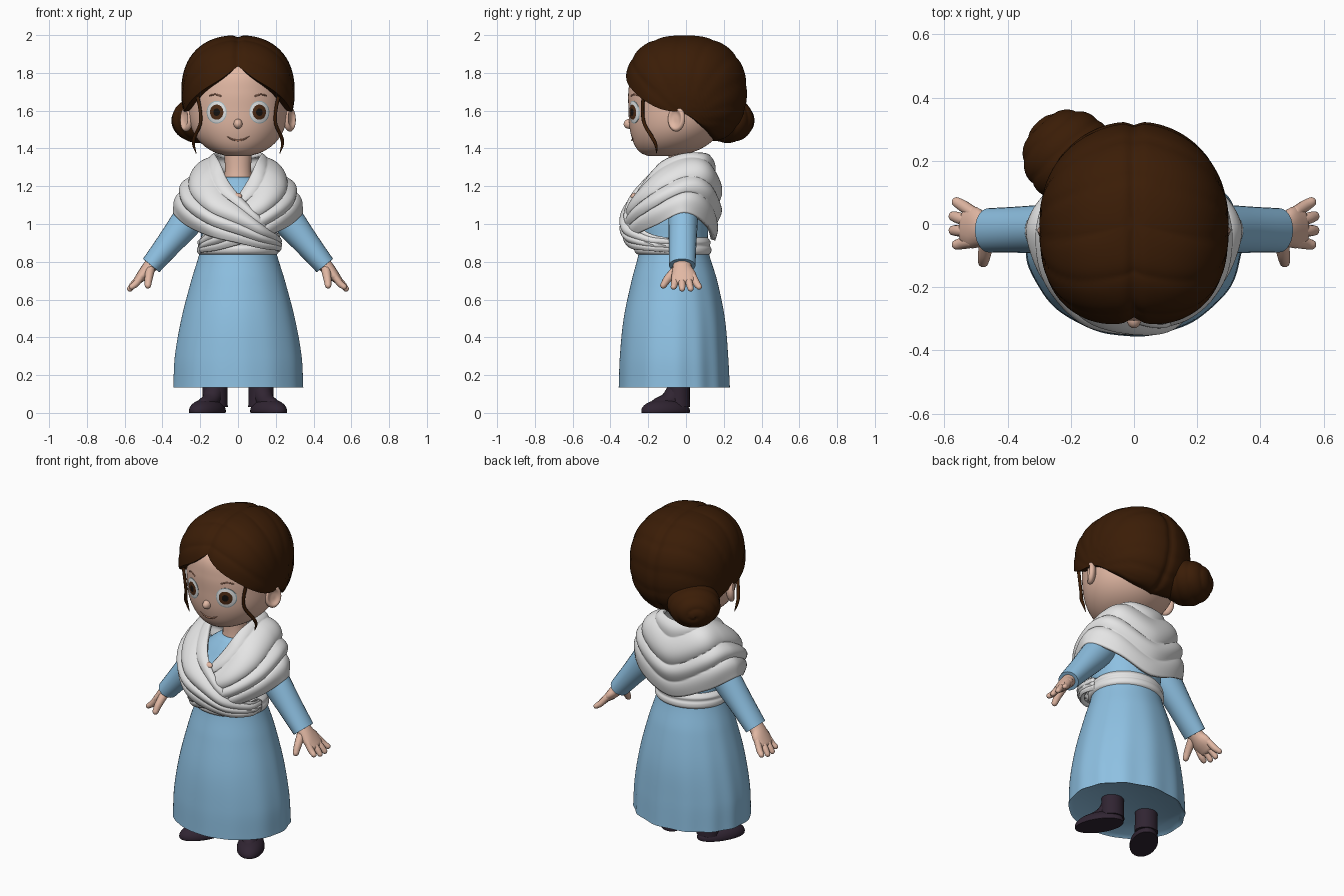
import bpy, bmesh, math
from math import sin, cos, pi, radians, exp, sqrt
from mathutils import Vector

cube = bpy.data.objects.get("Cube")
if cube:
    bpy.data.objects.remove(cube, do_unlink=True)


def material(name, r, g, b):
    m = bpy.data.materials.new(name)
    m.use_nodes = True
    m.diffuse_color = (r, g, b, 1)
    node = next(n for n in m.node_tree.nodes if n.type == 'BSDF_PRINCIPLED')
    node.inputs["Base Color"].default_value = (r, g, b, 1)
    return m


HAIR = material("hair brown", .043, .012, .002)
SKIN = material("skin", .76, .48, .37)
BLUE = material("dress blue", .27, .53, .76)
WHITE = material("shawl white", .78, .78, .78)
BOOT = material("boot plum", .03, .018, .032)
EYE = material("eye white", .85, .87, .88)
RIM = material("eye rim grey", .42, .52, .55)
IRIS = material("iris brown", .08, .026, .008)
PUPIL = material("pupil black", .008, .006, .005)
LINE = material("brow and lip brown", .4, .19, .12)


def spline(keys, u):
    """Smooth interpolation of keys, whose first entry is the parameter."""
    n = len(keys)
    i = max(0, min(n - 2, sum(k[0] <= u for k in keys) - 1))

    def slope(j, c):
        a, b = keys[max(j - 1, 0)], keys[min(j + 1, n - 1)]
        return (b[c] - a[c]) / (b[0] - a[0])
    h = keys[i + 1][0] - keys[i][0]
    t = (u - keys[i][0]) / h
    return [keys[i][c] * (1 - t) ** 2 * (1 + 2 * t) + keys[i + 1][c] * t * t * (3 - 2 * t)
            + h * t * (1 - t) * ((1 - t) * slope(i, c) - t * slope(i + 1, c))
            for c in range(1, len(keys[0]))]


def grid(name, rows, mats, closed=True, rule=None, thickness=0):
    """Skin a list of point rows; closed rows are capped at both ends."""
    bm = bmesh.new()
    vs = [[bm.verts.new(p) for p in row] for row in rows]
    n = len(rows[0])
    for i in range(len(rows) - 1):
        for j in range(n if closed else n - 1):
            k = (j + 1) % n
            f = bm.faces.new((vs[i][j], vs[i][k], vs[i + 1][k], vs[i + 1][j]))
            f.material_index = rule(i) if rule else 0
    if closed:
        bm.faces.new(vs[0])
        bm.faces.new(vs[-1])
    bmesh.ops.recalc_face_normals(bm, faces=bm.faces[:])
    me = bpy.data.meshes.new(name)
    bm.to_mesh(me)
    bm.free()
    for m in mats:
        me.materials.append(m)
    ob = bpy.data.objects.new(name, me)
    bpy.context.collection.objects.link(ob)
    if thickness:
        mod = ob.modifiers.new("thickness", 'SOLIDIFY')
        mod.thickness, mod.offset = thickness, 0
    bpy.ops.object.select_all(action='DESELECT')
    ob.select_set(True)
    bpy.context.view_layer.objects.active = ob
    bpy.ops.object.shade_smooth_by_angle(angle=radians(50))


def loft(table, n, fold=lambda a, z: 1, segs=72):
    """Rows of ellipses from (z, half width, front y, back y)."""
    rows = []
    for k in range(n + 1):
        z = table[0][0] + (table[-1][0] - table[0][0]) * k / n
        rx, yf, yb = spline(table, z)
        row = []
        for j in range(segs):
            a = 2 * pi * j / segs
            s = fold(a, z)
            row.append(Vector((rx * s * sin(a), (yf + yb) / 2 - (yb - yf) / 2 * s * cos(a), z)))
        rows.append(row)
    return rows


def tube(name, pts, mat, side=1, round_ends=True, segs=16, steps=6):
    """Tapered tube through (x, y, z, y radius, other radius)."""
    keys = [(i, side * p[0]) + tuple(p[1:]) for i, p in enumerate(pts)]
    total = steps * (len(pts) - 1)
    path = [spline(keys, i / steps) for i in range(total + 1)]
    mid = [Vector(p[:3]) for p in path]
    rings = []
    for i, p in enumerate(path):
        d = (mid[min(i + 1, total)] - mid[max(i - 1, 0)]).normalized()
        rings.append((mid[i], d, p[3], p[4]))
    if round_ends:
        for at, sgn in ((0, -1), (-1, 1)):
            c, d, ru, rv = rings[at]
            caps = [(c + d * sgn * min(ru, rv) * sin(q), d, ru * cos(q), rv * cos(q)) for q in (.5, 1, 1.4)]
            rings = caps[::-1] + rings if sgn < 0 else rings + caps
    rows = []
    for c, d, ru, rv in rings:
        u = (Vector((0, 1, 0)) - d * d.y).normalized()
        v = d.cross(u)
        rows.append([c + u * ru * cos(2 * pi * j / segs) + v * rv * sin(2 * pi * j / segs) for j in range(segs)])
    grid(name, rows, [mat])


def ball(name, centre, radii, axis, mat, shape=lambda th, ph: (1, 1), floor=-9, rings=32, segs=48):
    """Ellipsoid whose pole points along axis, with optional reshaping."""
    q = Vector(axis).to_track_quat('Z', 'Y')
    rows = []
    for i in range(rings + 1):
        th = .01 + (pi - .02) * i / rings
        row = []
        for j in range(segs):
            ph = 2 * pi * j / segs
            a, b = shape(th, ph)
            p = Vector((radii[0] * sin(th) * cos(ph) * a, radii[1] * sin(th) * sin(ph) * a, radii[2] * cos(th) * b))
            p = Vector(centre) + q @ p
            p.z = max(p.z, floor)
            row.append(p)
        rows.append(row)
    grid(name, rows, [mat])


# Head and neck
HEAD = [(1.36, .06, -.2, -.06), (1.375, .115, -.238, .02), (1.41, .175, -.268, .1), (1.46, .222, -.288, .16),
        (1.52, .25, -.3, .2), (1.6, .262, -.304, .22), (1.7, .262, -.305, .24), (1.8, .24, -.285, .24),
        (1.9, .17, -.2, .17)]
grid("head", loft(HEAD, 48), [SKIN])
tube("neck", [(0, -.03, 1.18, .075, .085), (0, -.03, 1.28, .062, .07), (0, -.03, 1.42, .065, .075)], SKIN)


def face_y(x, z):
    rx, yf, yb = spline(HEAD, z)
    return (yf + yb) / 2 - (yb - yf) / 2 * sqrt(max(0, 1 - (x / rx) ** 2))


ball("nose", (0, -.3, 1.53), (.023, .026, .03), (0, -1, -.1), SKIN)
tube("mouth", [(x, face_y(x, 1.45) - .001, 1.443 + 6 * x * x, .004, .005 - abs(x) * .03)
               for x in (-.063, -.03, 0, .03, .06)], LINE, segs=8)

# Hair cap, squarer in front, with centre parting and combed strands
HAIRLINE = [(0, 1.84), (15, 1.775), (35, 1.71), (50, 1.655), (65, 1.61), (90, 1.58), (110, 1.515), (135, 1.465),
            (180, 1.44)]
rows = []
for i in range(46):
    row = []
    for j in range(120):
        a = 2 * pi * j / 120
        e = .87 - .08 * max(0, cos(a))
        drop = (spline(HAIRLINE, math.degrees(min(a, 2 * pi - a)))[0] - 1.7) / .3
        end = math.acos(math.copysign(abs(drop) ** (1 / e), drop))
        th = .01 + (end - .01) * min(i, 43) / 43
        r, c = sin(th) ** e, cos(th)
        power = 2.55 if cos(a) > 0 else 2.1
        r /= (abs(sin(a)) ** power + abs(cos(a)) ** power) ** (1 / power)
        x, y, z = .3 * r * sin(a), -.325 * r * cos(a), .3 * math.copysign(abs(c) ** e, c)
        comb = abs(sin(9 * math.atan2(y, z + .15) + 5 * abs(x)))
        s = 1 - .016 * (1 - comb) ** 2 * min(1, r * 2) - .035 * exp(-(x / .02) ** 2)
        s *= (1, .92, .76)[max(0, i - 43)]
        row.append(Vector((x * s, y * s, 1.7 + z * (s if i <= 43 else 1))))
    rows.append(row)
grid("hair", rows, [HAIR])


def coil(th, ph):
    s = 1 + .045 * (abs(sin(6 * th + ph / 2)) ** .6 - .8)
    return s, s


ball("hair_bun", (-.205, .215, 1.552), (.148, .122, .146), (-.6, .8, -.1), HAIR, coil, rings=56)

# Dress: skirt and bodice in one, with a recessed underside
DRESS = [(.135, .343, -.356, .23), (.3, .335, -.35, .222), (.5, .3, -.33, .205), (.7, .248, -.288, .165),
         (.85, .203, -.25, .12), (.92, .195, -.25, .115), (1, .2, -.255, .12), (1.08, .2, -.24, .125),
         (1.15, .19, -.19, .12), (1.2, .15, -.155, .09), (1.25, .085, -.11, .04)]


def pleat(a, z):
    return 1 + .014 * max(0, (.85 - z) / .7) * sin(13 * a + .8 * sin(3 * a)) * (.6 - .4 * cos(a))


rows = loft(DRESS, 60, pleat, 120)
rows.insert(0, [Vector((p.x * .93, (p.y + .06) * .93 - .06, p.z + .015)) for p in rows[0]])
grid("dress", rows, [BLUE])

# Waist sash
SASH = [(.83, .19, -.235, .105), (.845, .213, -.265, .13), (.87, .217, -.274, .134), (.885, .211, -.268, .127),
        (.905, .215, -.272, .13), (.935, .19, -.24, .11)]
grid("waist_sash", loft(SASH, 20), [WHITE])

# Shawl keys: angle from the front, then its top edge, middle and lower edge
SHAWL = [(-80, -.195, -.09, .915, -.195, -.09, .885, -.19, -.09, .85),
         (-50, -.185, -.195, .94, -.195, -.19, .9, -.195, -.18, .86),
         (-25, -.1, -.29, 1.03, -.115, -.3, .95, -.125, -.262, .87),
         (0, 0, -.26, 1.14, 0, -.318, 1.02, 0, -.295, .9),
         (30, .06, -.2, 1.23, .15, -.285, 1.09, .14, -.275, .94),
         (60, .095, -.12, 1.32, .25, -.165, 1.17, .27, -.15, 1),
         (90, .115, -.02, 1.36, .26, -.005, 1.24, .335, -.01, 1.06),
         (135, .09, .08, 1.365, .2, .12, 1.23, .21, .11, .99),
         (180, 0, .115, 1.36, 0, .172, 1.16, 0, .14, .915)]
SHAWL.append((225,) + tuple(-v if c % 3 == 0 else v for c, v in enumerate(SHAWL[-2][1:])))


def shawl_row(a, side):
    k = spline(SHAWL, a)
    top, mid, low = Vector(k[:3]), Vector(k[3:6]), Vector(k[6:])
    lap = -side * .014 * max(0, 1 - max(a, 0) / 45)
    row = []
    for j in range(49):
        t = j / 48
        p = top * (1 - t) * (1 - 2 * t) + mid * 4 * t * (1 - t) + low * t * (2 * t - 1)
        out = Vector((p.x, p.y + .08, .08)).normalized()
        wave = abs(sin(pi * (3.4 * t + .3 - .2 * cos(radians(a * 2)) + .15 * sin(9 * t)))) - .6
        p += out * (lap + .022 * wave * (.35 + .65 * sin(pi * t)))
        row.append(Vector((side * p.x, p.y, p.z)))
    return row


STEPS = 100
rows = [shawl_row(-80 + 260 * i / STEPS, 1) for i in range(STEPS + 1)]
rows += [shawl_row(-80 + 260 * i / STEPS, -1) for i in range(STEPS - 1, -1, -1)]
grid("shawl", rows, [WHITE], closed=False, thickness=.026)
ball("chest_skin", (-.005, -.28, 1.148), (.026, .018, .012), (0, -.8, .6), SKIN)


def ear_dent(th, ph):
    return 1, 1 - .85 * exp(-(th / .75) ** 4)


# Paired parts
for side, label in ((1, "left_"), (-1, "right_")):
    # Eye: domed plate that follows the face, coloured by ring
    rows = []
    for i in range(1, 14):
        f = min(i, 12) / 12
        row = []
        for j in range(40):
            x = side * .113 + .053 * f * cos(pi * j / 20)
            z = 1.592 + .06 * f * sin(pi * j / 20)
            row.append(Vector((x, face_y(x, z) + (.015 if i > 12 else -.002 - .007 * (1 - f * f)), z)))
        rows.append(row)
    grid(label + "eye", rows, [PUPIL, IRIS, EYE, RIM], rule=lambda i: (i > 2) + (i > 6) + (i > 9))
    tube(label + "brow", [(x, face_y(x, z) - .001, z, .003, .004)
                          for x, z in ((.09, 1.677), (.12, 1.686), (.15, 1.68))], LINE, side, segs=8)
    ball(label + "ear", (side * .272, -.05, 1.557), (.05, .068, .028), (side * .85, -.5, .05), SKIN, ear_dent)
    tube(label + "hair_strand", [(.215, -.225, 1.68, .01, .01), (.2, -.23, 1.6, .009, .009),
                                 (.2, -.22, 1.53, .009, .009), (.23, -.18, 1.46, .01, .01),
                                 (.235, -.16, 1.42, .008, .008), (.222, -.155, 1.375, .002, .002)], HAIR, side, segs=10)
    # Arm and hand
    tube(label + "sleeve", [(.19, -.01, 1.12, .08, .085), (.265, -.015, 1.02, .078, .085),
                            (.37, -.018, .89, .073, .068), (.46, -.02, .78, .07, .056)], BLUE, side, False, 24)
    tube(label + "palm", [(.435, -.02, .81, .045, .04), (.475, -.02, .765, .052, .036),
                          (.505, -.012, .73, .066, .03), (.533, -.006, .7, .06, .022)], SKIN, side)
    for n, k in enumerate((-1.5, -.5, .5, 1.5)):
        bend = .01 * abs(k)
        tube(label + "finger_%d" % (n + 1), [(.51, -.01 + k * .031, .725, .019, .019),
                                             (.555 - bend, -.002 + k * .039, .685, .019, .018),
                                             (.577 - bend, .002 + k * .045, .652 + bend, .016, .015)],
             SKIN, side, segs=12)
    tube(label + "thumb", [(.465, -.05, .76, .025, .025), (.473, -.095, .712, .022, .021),
                           (.477, -.12, .675, .017, .017)], SKIN, side, segs=12)
    # Boot
    tube(label + "boot_shaft", [(.122, -.04, .03, .062, .068), (.122, -.04, .1, .06, .066),
                                (.122, -.04, .24, .06, .067)], BOOT, side, False, 24)
    tube(label + "boot_instep", [(.123, -.045, .12, .055, .055), (.145, -.085, .066, .052, .048),
                                 (.185, -.15, .042, .04, .035)], BOOT, side)
    ball(label + "boot_foot", (side * .162, -.108, .01), (.077, .064, .142), (side * .5, -.86, 0), BOOT, floor=0)
